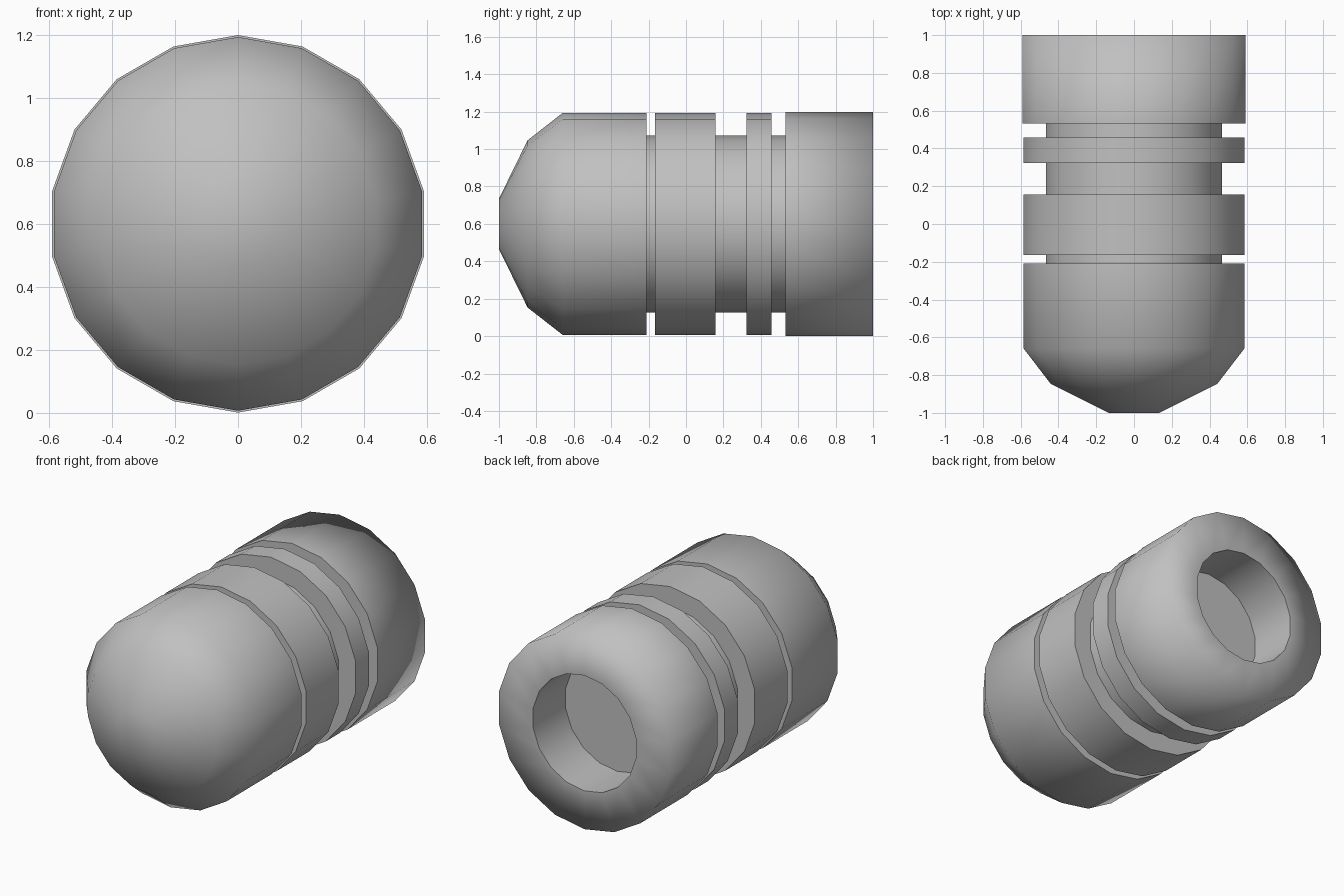
import bpy, bmesh, math

cube = bpy.data.objects.get("Cube")
if cube:
    bpy.data.objects.remove(cube, do_unlink=True)

SIDES = 18
AXIS_Z = 0.6
OUTER = 0.593
REAR = 0.599
CORE = 0.473
HOLE = 0.36

grey = bpy.data.materials.new("plain_grey")
grey.use_nodes = True
colour = (0.53, 0.53, 0.53, 1)
grey.diffuse_color = colour
grey.node_tree.nodes["Principled BSDF"].inputs["Base Color"].default_value = colour


def lathe(name, profile, sharp):
    """Turn (radius, y) points, front to back, about the long axis; cap both ends.
    sharp lists the profile points whose ring is a hard edge."""
    bm = bmesh.new()
    rings = []
    for radius, y in profile:
        ring = []
        for i in range(SIDES):
            a = math.tau * i / SIDES
            ring.append(bm.verts.new((radius * math.sin(a), y, AXIS_Z + radius * math.cos(a))))
        rings.append(ring)
    for a, b in zip(rings, rings[1:]):
        for i in range(SIDES):
            j = (i + 1) % SIDES
            bm.faces.new((a[i], a[j], b[j], b[i]))
    bm.faces.new(rings[0])
    bm.faces.new(rings[-1])
    bmesh.ops.recalc_face_normals(bm, faces=bm.faces)
    for face in bm.faces:
        face.smooth = True
    for k in sharp:
        for i in range(SIDES):
            bm.edges.get((rings[k][i], rings[k][i - 1])).smooth = False
    mesh = bpy.data.meshes.new(name)
    bm.to_mesh(mesh)
    bm.free()
    mesh.materials.append(grey)
    obj = bpy.data.objects.new(name, mesh)
    bpy.context.collection.objects.link(obj)
    return obj


# Rounded front end
lathe("nose", [(0.135, -1), (0.447, -0.847), (OUTER, -0.66), (OUTER, -0.21)], [3])

# Inner cylinder seen in the grooves
lathe("core", [(CORE, -0.25), (CORE, 0.57)], [0, 1])

# Raised bands
for name, front, back in (("wide_band", -0.165, 0.157), ("narrow_band", 0.323, 0.457)):
    lathe(name, [(OUTER, front), (OUTER, back)], [0, 1])

# Rear end with a blind hole; the outer rim is softly shaded
lathe("rear_socket", [(REAR, 0.532), (REAR, 1), (HOLE, 1), (HOLE, 0.68)], [0, 2, 3])
